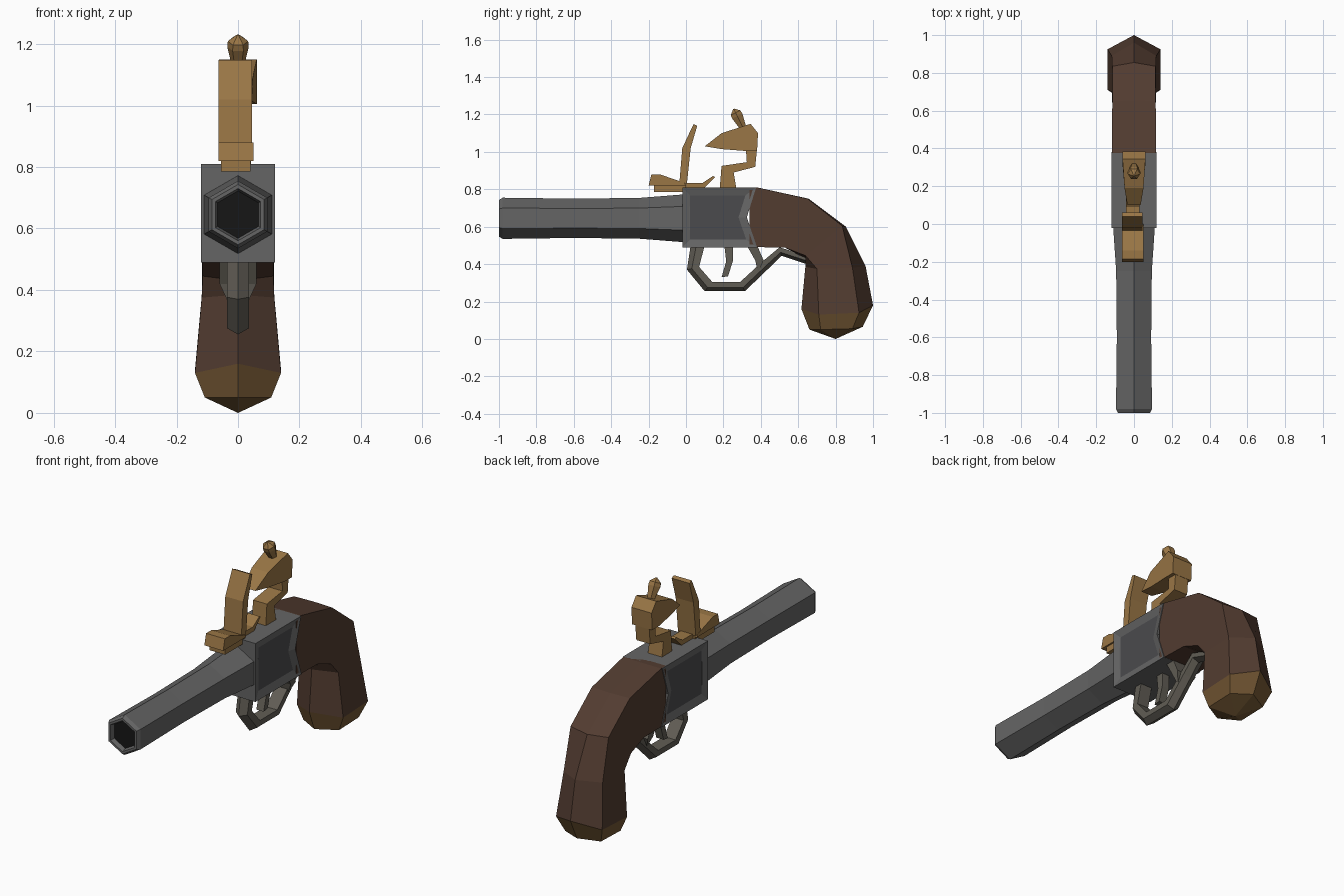
import bpy, bmesh, math
from mathutils import Vector

if "Cube" in bpy.data.objects:
    bpy.data.objects.remove(bpy.data.objects["Cube"])


def material(name, rgb):
    m = bpy.data.materials.new(name)
    m.diffuse_color = (*rgb, 1)
    m.use_nodes = True
    m.node_tree.nodes["Principled BSDF"].inputs["Base Color"].default_value = m.diffuse_color
    return m


STEEL = material("steel", (0.13, 0.13, 0.13))
DARK = material("dark_steel", (0.07, 0.07, 0.075))
BLACK = material("bore_black", (0.008, 0.008, 0.008))
IRON = material("iron", (0.12, 0.11, 0.09))
WOOD = material("wood", (0.085, 0.045, 0.03))
BRASS = material("brass", (0.32, 0.18, 0.06))
CAP = material("old_brass", (0.18, 0.10, 0.035))


def finish(name, bm, *mats):
    bmesh.ops.recalc_face_normals(bm, faces=bm.faces)
    me = bpy.data.meshes.new(name)
    bm.to_mesh(me)
    bm.free()
    for m in mats:
        me.materials.append(m)
    ob = bpy.data.objects.new(name, me)
    bpy.context.collection.objects.link(ob)
    return ob


def loft(name, rings, *mats, end_mat=0):
    """Skin a list of equal-sized point rings and cap both ends."""
    bm = bmesh.new()
    vs = [[bm.verts.new(p) for p in r] for r in rings]
    n = len(rings[0])
    for a, b in zip(vs, vs[1:]):
        for i in range(n):
            j = (i + 1) % n
            bm.faces.new((a[i], a[j], b[j], b[i]))
    bm.faces.new(vs[0]).material_index = end_mat
    bm.faces.new(vs[-1])
    bmesh.ops.remove_doubles(bm, verts=bm.verts, dist=1e-5)
    return finish(name, bm, *mats)


def prism(name, profile, w, mat, cx=0.0):
    """Side profile (y, z[, half width]) extruded across x."""
    def side(s):
        return [(cx + s * (p[2] if len(p) > 2 else w), p[0], p[1]) for p in profile]
    return loft(name, [side(-1), side(1)], mat)


def hexagon(y, r, z=0.645):
    return [(r * math.sin(k * math.pi / 3), y, z + r * math.cos(k * math.pi / 3))
            for k in range(6)]


# Hexagonal barrel with recessed black bore
barrel = [(-0.975, 0.077), (-1.0, 0.085), (-1.0, 0.098), (-0.98, 0.11), (-0.6, 0.105),
          (-0.25, 0.109), (-0.02, 0.127), (0.02, 0.127)]
loft("barrel", [hexagon(y, r) for y, r in barrel], STEEL, BLACK, end_mat=1)

# Receiver with chevron rear edge and recessed side panels
frame = prism("receiver", [(-0.02, 0.49), (-0.02, 0.81), (0.375, 0.81), (0.325, 0.65),
                           (0.38, 0.49)], 0.12, STEEL)
frame.data.materials.append(DARK)
bm = bmesh.new()
bm.from_mesh(frame.data)
bm.normal_update()
for f in [f for f in bm.faces if abs(f.normal.x) > 0.9]:
    bmesh.ops.inset_region(bm, faces=[f], thickness=0.042, use_even_offset=True)
    f.material_index = 1
    bmesh.ops.translate(bm, verts=f.verts, vec=-0.012 * f.normal)
bm.to_mesh(frame.data)
bm.free()


# Grip rings: back ridge, back edge, front edge, front ridge, half width
def grip_ring(back, back_side, front_side, front, w):
    return [(0, *back), (w, *back_side), (w, *front_side),
            (0, *front), (-w, *front_side), (-w, *back_side)]


butt = grip_ring((1.0, 0.18), (0.925, 0.14), (0.71, 0.13), (0.617, 0.16), 0.14)
loft("grip", [
    grip_ring((0.34, 0.81), (0.34, 0.81), (0.34, 0.491), (0.34, 0.491), 0.116),
    grip_ring((0.38, 0.81), (0.38, 0.81), (0.38, 0.491), (0.38, 0.491), 0.116),
    grip_ring((0.655, 0.75), (0.65, 0.75), (0.53, 0.488), (0.53, 0.488), 0.115),
    grip_ring((0.855, 0.60), (0.835, 0.605), (0.64, 0.445), (0.64, 0.43), 0.115),
    grip_ring((0.96, 0.39), (0.89, 0.38), (0.70, 0.375), (0.638, 0.385), 0.118),
    butt], WOOD)

# Butt cap
tip = [(0, 0.80, 0.0)] * 6
lower = grip_ring((0.945, 0.065), (0.89, 0.055), (0.72, 0.05), (0.66, 0.05), 0.108)
bm = bmesh.new()
top, low = ([bm.verts.new(p) for p in r] for r in (butt, lower))
end = bm.verts.new(tip[0])
for i in range(6):
    j = (i + 1) % 6
    bm.faces.new((top[i], top[j], low[j], low[i]))
    bm.faces.new((low[i], low[j], end))
finish("butt_cap", bm, CAP)

# Trigger guard: strip with a ridged outer face, from inner and outer paths
inner = [(0.10, 0.50), (0.07, 0.385), (0.14, 0.305), (0.29, 0.305), (0.41, 0.415),
         (0.50, 0.49), (0.66, 0.44)]
outer = [(0.025, 0.50), (0.005, 0.37), (0.10, 0.255), (0.315, 0.255), (0.45, 0.385),
         (0.51, 0.445), (0.66, 0.395)]
rings = []
for a, b in zip(inner, outer):
    a, b = Vector(a), Vector(b)
    m = a.lerp(b, 0.6)
    rings.append([(-0.035, *a), (0.035, *a), (0.035, *m), (0, *b), (-0.035, *m)])
loft("trigger_guard", rings, IRON)

# Rear guard brace and trigger
prism("guard_brace", [(0.325, 0.50, 0.06), (0.38, 0.50, 0.06), (0.415, 0.42, 0.06),
                      (0.385, 0.355, 0.03), (0.37, 0.42, 0.06)], 0.06, IRON)
prism("trigger", [(0.205, 0.50), (0.25, 0.50), (0.25, 0.415), (0.225, 0.335),
                  (0.19, 0.33), (0.215, 0.415)], 0.022, IRON)

# Flash pan, its base, the upright striking plate and the spring
prism("pan", [(-0.20, 0.82), (-0.185, 0.88), (-0.14, 0.88), (-0.01, 0.835),
              (0.0, 0.82)], 0.057, BRASS, -0.007)
prism("pan_base", [(-0.17, 0.785), (-0.17, 0.825), (0.0, 0.825), (0.0, 0.785)],
      0.048, BRASS, -0.007)
prism("striking_plate", [(-0.035, 0.84), (-0.02, 1.02), (0.04, 1.148), (0.06, 1.14),
                         (0.025, 1.02), (0.005, 0.83)], 0.054, BRASS, -0.009)
prism("pan_spring", [(-0.01, 0.80), (-0.01, 0.835), (0.09, 0.835), (0.145, 0.872),
                     (0.155, 0.865), (0.09, 0.80)], 0.035, BRASS, -0.007)

# Hammer: foot and neck, then the wedge-shaped head
prism("hammer_neck", [(0.18, 0.80), (0.19, 0.925), (0.325, 0.945), (0.32, 1.02),
                      (0.38, 1.02), (0.37, 0.92), (0.255, 0.89), (0.27, 0.80)],
      0.042, BRASS)
prism("hammer_head", [(0.10, 1.03, 0.035), (0.19, 1.10, 0.05), (0.345, 1.15),
                      (0.385, 1.10), (0.38, 1.005), (0.32, 1.005),
                      (0.19, 1.015, 0.045)], 0.061, BRASS)

# Tilted hexagonal jaw screw
start, axis = Vector((0, 0.31, 1.12)), Vector((0, -0.45, 0.893))
across = axis.cross(Vector((1, 0, 0)))
loft("jaw_screw", [[start + axis * d + Vector((r * math.cos(k * math.pi / 3), 0, 0))
                    + across * r * math.sin(k * math.pi / 3) for k in range(6)]
                   for d, r in [(0, 0.018), (0.08, 0.035), (0.1, 0.033), (0.123, 0.004)]],
     BRASS)
